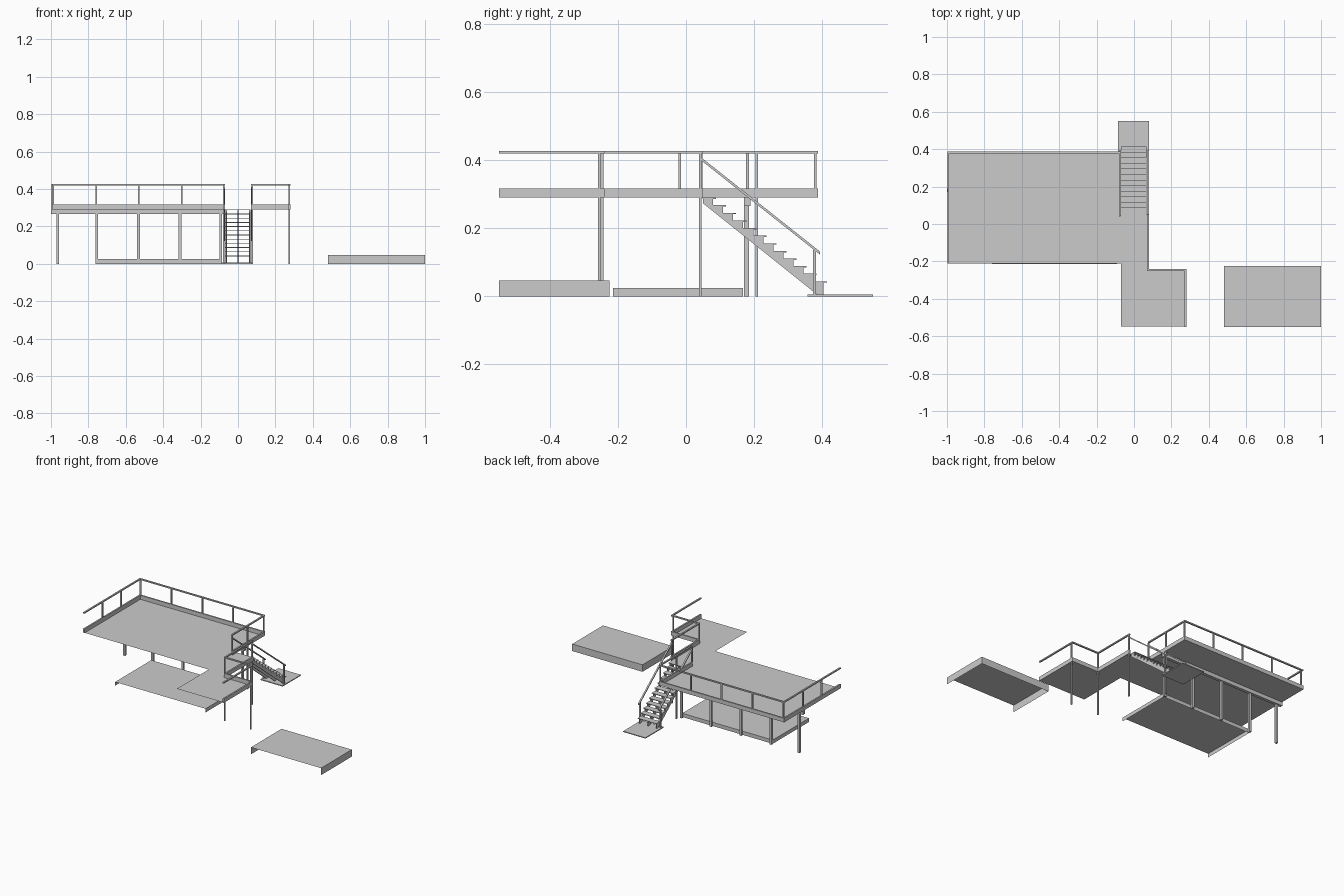
import bpy, bmesh, math
from mathutils import Vector

if "Cube" in bpy.data.objects:
    bpy.data.objects.remove(bpy.data.objects["Cube"])


def mesh_object(name, verts, faces):
    me = bpy.data.meshes.new(name)
    me.from_pydata(verts, [], faces)
    ob = bpy.data.objects.new(name, me)
    bpy.context.collection.objects.link(ob)
    return ob


def box(name, x0, x1, y0, y1, z0, z1):
    v = [(x, y, z) for x in (x0, x1) for y in (y0, y1) for z in (z0, z1)]
    f = [(0, 1, 3, 2), (4, 6, 7, 5), (0, 4, 5, 1), (2, 3, 7, 6), (0, 2, 6, 4), (1, 5, 7, 3)]
    return mesh_object(name, v, f)


def post(name, x, y, z0, z1, s=0.008):
    return box(name, x - s / 2, x + s / 2, y - s / 2, y + s / 2, z0, z1)


def sheet(name, outline, z):
    return mesh_object(name, [(x, y, z) for x, y in outline], [tuple(range(len(outline)))])


def rect(x0, x1, y0, y1):
    return [(x0, y0), (x1, y0), (x1, y1), (x0, y1)]


def side_prism(name, profile, x0, x1):
    """Extrude a y-z profile along x."""
    n = len(profile)
    v = [(x, y, z) for x in (x0, x1) for y, z in profile]
    f = [tuple(range(n)), tuple(range(2 * n - 1, n - 1, -1))]
    f += [(i, i + n, (i + 1) % n + n, (i + 1) % n) for i in range(n)]
    ob = mesh_object(name, v, f)
    bm = bmesh.new()
    bm.from_mesh(ob.data)
    bmesh.ops.recalc_face_normals(bm, faces=bm.faces)
    bm.to_mesh(ob.data)
    bm.free()
    return ob


def open_platform(name, x0, x1, y0, y1, h):
    """Slab top with left, back and right skirts; open at the front and below."""
    v = [(x, y, z) for z in (0, h) for x, y in rect(x0, x1, y0, y1)]
    mesh_object(name, v, [(4, 5, 6, 7), (1, 2, 6, 5), (2, 3, 7, 6), (3, 0, 4, 7)])


DECK, EDGE, RAIL = 0.291, 0.318, 0.42

# Ground platforms
open_platform("low_platform", -0.76, -0.09, -0.215, 0.168, 0.025)
open_platform("side_platform", 0.48, 1.0, -0.55, -0.225, 0.047)

# Upper deck floors
sheet("deck_back_floor", rect(-0.99, -0.075, 0.19, 0.385), DECK)
sheet("deck_front_floor", [(-0.99, -0.21), (-0.07, -0.21), (-0.07, -0.547), (0.275, -0.547),
                           (0.275, -0.247), (0.072, -0.247), (0.072, 0.05), (-0.072, 0.05),
                           (-0.072, 0.17), (-0.99, 0.17)], DECK)

# Carrier beam and its columns
box("carrier_beam", -1.0, -0.075, 0.17, 0.19, 0.266, 0.291)
for i, x in enumerate((-0.963, -0.756, -0.532, -0.31, -0.092)):
    post(f"column_{i}", x, 0.178, 0, 0.268, 0.014)

# Edge beams with top rails above them
runs = {"left": (-0.998, -0.988, -0.212, 0.388),
        "back": (-0.998, -0.07, 0.378, 0.388),
        "stair_side": (-0.08, -0.07, 0.045, 0.388),
        "walkway": (0.07, 0.08, -0.25, 0.05),
        "landing_back": (0.07, 0.28, -0.25, -0.24),
        "landing_right": (0.27, 0.28, -0.55, -0.24)}
for name, (x0, x1, y0, y1) in runs.items():
    box(name + "_edge_beam", x0, x1, y0, y1, DECK, EDGE)
    box(name + "_top_rail", x0, x1, y0, y1, RAIL, RAIL + 0.008)

# Railing posts, some running down to the ground
for i, x in enumerate((-0.987, -0.758, -0.53, -0.302, -0.075)):
    post(f"back_rail_post_{i}", x, 0.38, EDGE, RAIL)
for i, y in enumerate((-0.018, 0.181)):
    post(f"left_rail_post_{i}", -0.992, y, EDGE, RAIL)
post("stair_side_rail_post", -0.075, 0.045, EDGE, RAIL)
for i, (x, y) in enumerate(((0.273, -0.255), (0.075, -0.247), (0.075, 0.042), (-0.075, 0.208))):
    post(f"tall_post_{i}", x, y, 0, RAIL)

# Stairs: sawtooth stringers with open treads
N, Y0, Z0 = 12, 0.05, DECK
dy, dz = 0.355 / N, Z0 / (N + 1)
profile = [(Y0, Z0 - 0.017)]
profile += [(Y0, Z0 - dz + 0.018)]
for i in range(N):
    z = Z0 - (i + 1) * dz + 0.018
    profile += [(Y0 + i * dy, z), (Y0 + (i + 1) * dy, z)] if i else [(Y0 + dy, z)]
profile += [(Y0 + N * dy, 0.006), (0.385, 0.006)]
for name, x in (("left", -0.066), ("middle", -0.003), ("right", 0.06)):
    side_prism(name + "_stringer", profile, x, x + 0.006)
for i in range(N):
    z = Z0 - (i + 1) * dz + 0.018
    box(f"tread_{i}", -0.07, 0.068, Y0 + i * dy - 0.001, Y0 + (i + 1) * dy + 0.009, z, z + 0.004)

# Stair handrails and their foot posts
for side, x in (("left", -0.075), ("right", 0.075)):
    side_prism(side + "_handrail", [(0.042, 0.402), (0.394, 0.123), (0.394, 0.132), (0.042, 0.411)],
               x - 0.005, x + 0.005)
    post(side + "_handrail_post", x, 0.378, 0.005, 0.136)

# Foot pad
box("stair_foot_pad", -0.085, 0.08, 0.358, 0.55, 0, 0.006)
